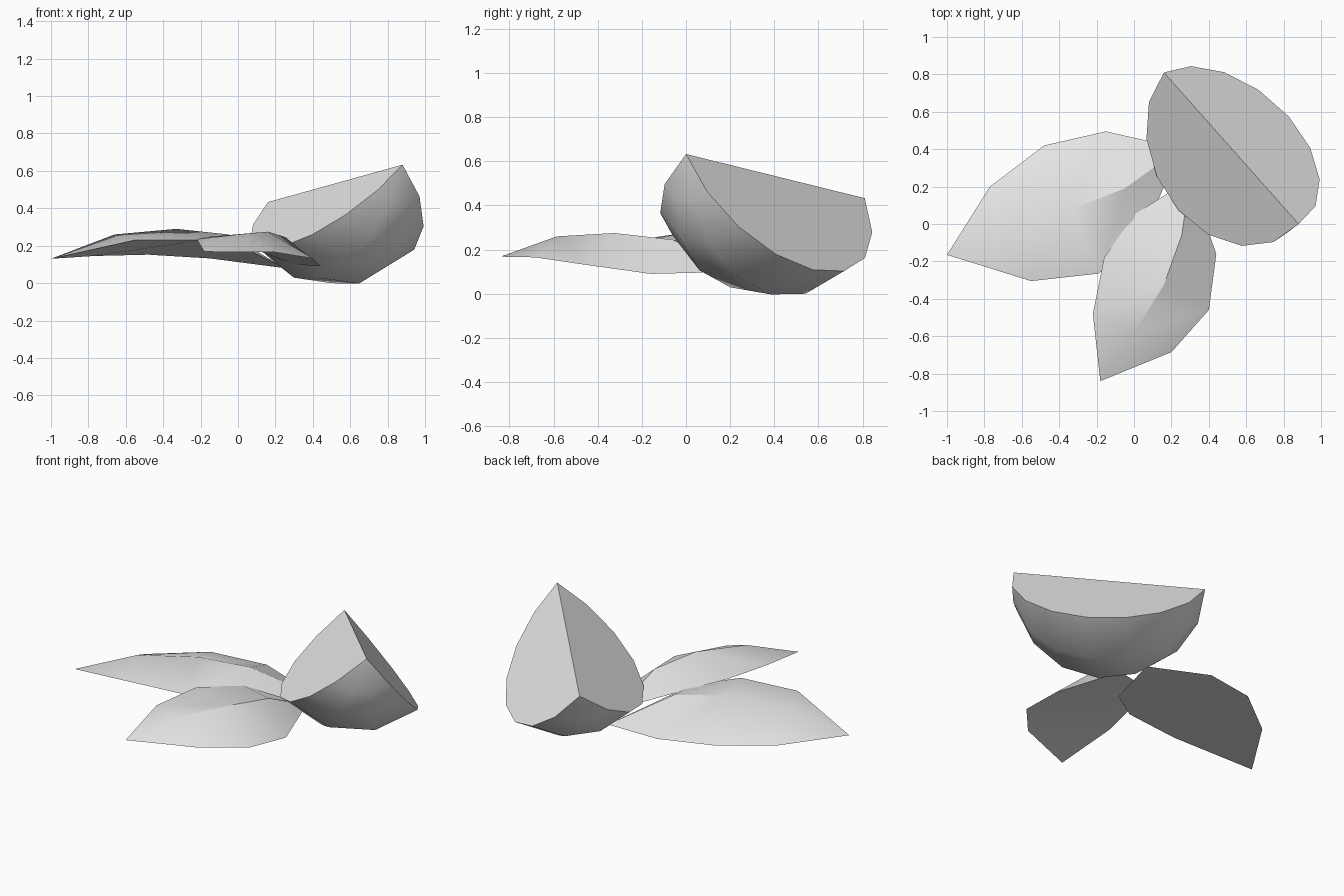
import bpy, bmesh, math
from mathutils import Vector

cube = bpy.data.objects.get("Cube")
if cube:
    bpy.data.objects.remove(cube, do_unlink=True)

# Single plain colour
grey = bpy.data.materials.new("light_grey")
grey.use_nodes = True
grey.diffuse_color = (0.8, 0.8, 0.8, 1)
grey.node_tree.nodes["Principled BSDF"].inputs["Base Color"].default_value = (0.8, 0.8, 0.8, 1)


def finish(name, bm, angle):
    bmesh.ops.recalc_face_normals(bm, faces=bm.faces)
    mesh = bpy.data.meshes.new(name)
    bm.to_mesh(mesh)
    bm.free()
    obj = bpy.data.objects.new(name, mesh)
    bpy.context.collection.objects.link(obj)
    mesh.materials.append(grey)
    bpy.ops.object.select_all(action='DESELECT')
    obj.select_set(True)
    bpy.context.view_layer.objects.active = obj
    bpy.ops.object.shade_smooth_by_angle(angle=math.radians(angle))
    return obj


def fruit_wedge(end_a, end_b, first_side, steps=8, slices=3):
    """Quarter of a ball: half-circle arcs turned about the axis a-b."""
    a, b = Vector(end_a), Vector(end_b)
    centre, half = (a + b) / 2, (b - a) / 2
    axis, radius = half.normalized(), half.length
    u = Vector(first_side) - centre
    u = (u - axis * u.dot(axis)).normalized()
    w = axis.cross(u)
    bm = bmesh.new()
    top, bottom = bm.verts.new(a), bm.verts.new(b)
    arcs = []
    for j in range(slices + 1):
        turn = math.pi / 2 * j / slices
        out = u * math.cos(turn) + w * math.sin(turn)
        arc = [top]
        for i in range(1, steps):
            t = math.pi * i / steps
            arc.append(bm.verts.new(centre + radius * (out * math.sin(t) - axis * math.cos(t))))
        arcs.append(arc + [bottom])
    # Curved rind
    for p, q in zip(arcs, arcs[1:]):
        for i in range(steps):
            ring = [p[i], p[i + 1], q[i + 1], q[i]]
            bm.faces.new(list(dict.fromkeys(ring)))
    # Flat cut faces
    bm.faces.new(arcs[0])
    bm.faces.new(arcs[-1])
    return finish("fruit_wedge", bm, 40)


def leaf(name, tip, rows, base):
    """Folded blade: each row is one edge, the raised rib, the other edge."""
    bm = bmesh.new()
    t, b = bm.verts.new(tip), bm.verts.new(base)
    grid = [[t] * 3] + [[bm.verts.new(p) for p in row] for row in rows] + [[b] * 3]
    for p, q in zip(grid, grid[1:]):
        # Two halves on top, one plain underside
        for i, j in ((0, 1), (1, 2), (2, 0)):
            bm.faces.new(list(dict.fromkeys([p[i], p[j], q[j], q[i]])))
    return finish(name, bm, 30)


fruit_wedge((0.16, 0.81, 0.433), (0.88, 0.0, 0.633), (0.24, 0.08, 0.20))

leaf("large_leaf", (-1, -0.165, 0.13), [
    [(-0.55, -0.305, 0.23), (-0.66, -0.04, 0.26), (-0.77, 0.20, 0.145)],
    [(-0.19, -0.265, 0.23), (-0.33, 0.08, 0.29), (-0.48, 0.42, 0.152)],
    [(0.03, -0.10, 0.19), (-0.05, 0.19, 0.26), (-0.15, 0.495, 0.132)],
], (0.25, 0.405, 0.08))

leaf("small_leaf", (-0.18, -0.84, 0.168), [
    [(-0.22, -0.48, 0.235), (0.0, -0.585, 0.26), (0.20, -0.685, 0.165)],
    [(-0.16, -0.18, 0.247), (0.16, -0.325, 0.275), (0.40, -0.46, 0.132)],
    [(0.0, 0.05, 0.215), (0.255, -0.06, 0.245), (0.44, -0.16, 0.09)],
], (0.30, 0.24, 0.10))
